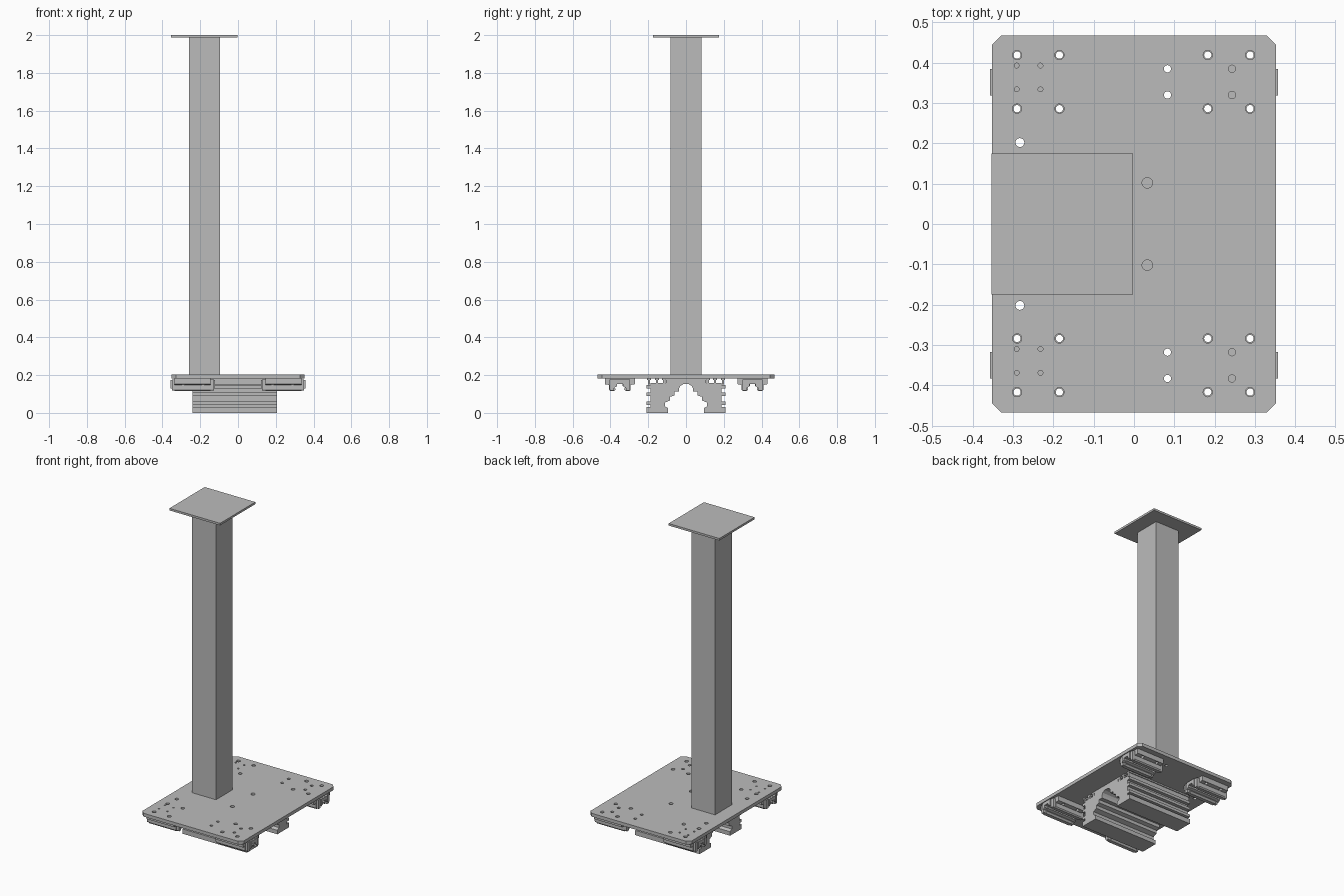
import bpy, bmesh

if "Cube" in bpy.data.objects:
    bpy.data.objects.remove(bpy.data.objects["Cube"])

grey = bpy.data.materials.new("plain grey")
grey.use_nodes = True
colour = (0.5, 0.5, 0.5, 1)
grey.diffuse_color = colour
grey.node_tree.nodes["Principled BSDF"].inputs["Base Color"].default_value = colour


def finish(name, bm):
    bmesh.ops.recalc_face_normals(bm, faces=bm.faces)
    mesh = bpy.data.meshes.new(name)
    bm.to_mesh(mesh)
    bm.free()
    mesh.materials.append(grey)
    ob = bpy.data.objects.new(name, mesh)
    bpy.context.collection.objects.link(ob)
    return ob


def extrude(name, points, offset):
    """Solid made by sweeping a closed outline along an offset."""
    bm = bmesh.new()
    face = bm.faces.new([bm.verts.new(p) for p in points])
    new = bmesh.ops.extrude_face_region(bm, geom=[face])["geom"]
    verts = [v for v in new if isinstance(v, bmesh.types.BMVert)]
    bmesh.ops.translate(bm, verts=verts, vec=offset)
    return finish(name, bm)


def box(name, x0, x1, y0, y1, z0, z1):
    return extrude(name, [(x0, y0, z0), (x1, y0, z0), (x1, y1, z0), (x0, y1, z0)],
                   (0, 0, z1 - z0))


def section(name, half, x0, x1, y=0):
    """Symmetric cross-section swept along x."""
    outline = half + [(-a, z) for a, z in reversed(half)]
    return extrude(name, [(x0, y + a, z) for a, z in outline], (x1 - x0, 0, 0))


def drill(name, holes, z0, z1):
    """Helper made of upright pins, one for each (x, y, radius)."""
    bm = bmesh.new()
    for x, y, r in holes:
        made = bmesh.ops.create_cone(bm, cap_ends=True, segments=20, radius1=r,
                                     radius2=r, depth=z1 - z0)
        bmesh.ops.translate(bm, verts=made["verts"], vec=(x, y, (z0 + z1) / 2))
    ob = finish(name, bm)
    ob.hide_render = True
    return ob


def cut(ob, cutter):
    mod = ob.modifiers.new("holes", "BOOLEAN")
    mod.operation = "DIFFERENCE"
    mod.solver = "EXACT"
    mod.object = cutter
    bpy.context.view_layer.objects.active = ob
    bpy.ops.object.modifier_apply(modifier=mod.name)


# Base plate with clipped corners
X, Y, C = 0.352, 0.468, 0.023
corners = [(X, Y - C), (X - C, Y), (C - X, Y), (-X, Y - C),
           (-X, C - Y), (C - X, -Y), (X - C, -Y), (X, C - Y)]
plate = extrude("base_plate", [(x, y, 0.183) for x, y in corners], (0, 0, 0.021))

# Hole layout
bolts = [(x, y) for x in (-0.29, -0.185, 0.183, 0.288)
         for y in (-0.417, -0.284, 0.286, 0.419)]
small = []
for s in (-1, 1):
    small += [(x, 0.001 + s * y, 0.009) for x in (0.083, 0.243) for y in (0.319, 0.384)]
    small += [(x, 0.012 + s * y, 0.006) for x in (-0.291, -0.232) for y in (0.322, 0.381)]
    small += [(-0.283, s * 0.202, 0.011), (0.033, s * 0.102, 0.013)]
through = drill("bolt_drill", [(x, y, 0.009) for x, y in bolts], 0.1, 0.25)
counterbore = drill("counterbore_drill", [(x, y, 0.0115) for x, y in bolts], 0.194, 0.25)
pins = drill("small_drill", small, 0.17, 0.25)
for tool in (through, counterbore, pins):
    cut(plate, tool)

# Post and its square head plate
box("post", -0.26, -0.095, -0.083, 0.083, 0.204, 1.988)
box("head_plate", -0.354, -0.002, -0.175, 0.175, 1.987, 2.0)

# Slotted central rail with a stepped arch underneath
rail = [(0.036, 0.13), (0.036, 0.112), (0.062, 0.112), (0.062, 0.092),
        (0.085, 0.085), (0.085, 0.065), (0.112, 0.055), (0.112, 0.035),
        (0.095, 0.025), (0.095, 0)]
for z0, z1 in ((0, 0.03), (0.043, 0.06), (0.09, 0.107), (0.13, 0.147)):
    rail += [(0.208, z0), (0.208, z1), (0.187, z1)]
    if z1 < 0.14:
        rail.append((0.187, {0.03: 0.043, 0.06: 0.09, 0.107: 0.13}[z1]))
rail += [(0.187, 0.157)]
rail += [(0.105, 0.157), (0.105, 0.183)]
section("central_rail", [(0.013, 0.153), (0.03, 0.143)] + rail, -0.24, 0.207)

# Thin ribs on the rail shoulders that meet the base plate
for s in (-1, 1):
    for y in (0.115, 0.153, 0.196):
        box("rail_rib", -0.24, 0.207, s * y - 0.006, s * y + 0.006, 0.15, 0.183)
        box("rail_rib_lip", -0.24, 0.207, s * y - 0.011, s * y + 0.011, 0.174, 0.183)

# Four bearing carriages with end caps
body = [(0.014, 0.152), (0.014, 0.142), (0.03, 0.136), (0.022, 0.126), (0.03, 0.115),
        (0.052, 0.115), (0.057, 0.122), (0.057, 0.148), (0.08, 0.152), (0.08, 0.183)]
cap = [(0.016, 0.154), (0.016, 0.142), (0.033, 0.13), (0.033, 0.175)]
skirt = [(0.018, 0.155), (0.018, 0.142), (0.032, 0.136), (0.032, 0.118),
         (0.05, 0.118), (0.054, 0.125), (0.054, 0.176)]
for sx in (-1, 1):
    for sy in (-1, 1):
        y = 0.001 + sy * 0.351
        carriage = section("carriage", body, sx * 0.145, sx * 0.335, y)
        cut(carriage, through)
        for a, b in ((0.128, 0.145), (0.335, 0.35)):
            section("carriage_skirt", skirt, sx * a, sx * b, y)
        for a, b in ((0.122, 0.128), (0.35, 0.357)):
            section("carriage_end_cap", cap, sx * a, sx * b, y)

for tool in (through, counterbore, pins):
    bpy.data.objects.remove(tool)
